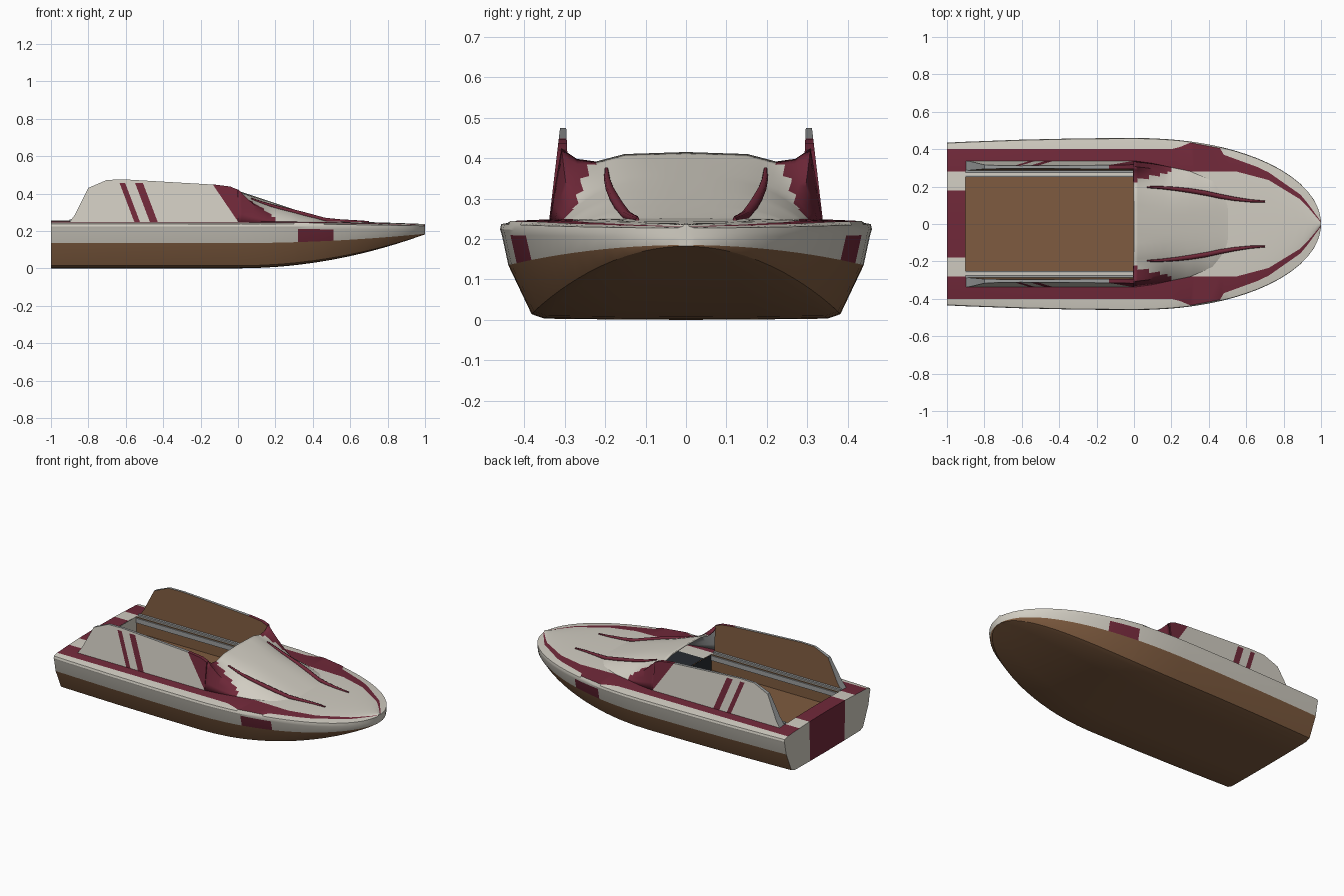
import bpy, bmesh, math
from mathutils import Vector

if "Cube" in bpy.data.objects:
    bpy.data.objects.remove(bpy.data.objects["Cube"])


def material(name, rgb):
    m = bpy.data.materials.new(name)
    m.use_nodes = True
    m.diffuse_color = (*rgb, 1)
    m.node_tree.nodes["Principled BSDF"].inputs["Base Color"].default_value = (*rgb, 1)
    return m


MATS = [material("ivory", (.64, .61, .54)), material("burgundy", (.165, .022, .042)),
        material("brown", (.21, .105, .05)), material("dark_lining", (.02, .024, .03)),
        material("rail_grey", (.33, .34, .34))]
IVORY, RED, BROWN, DARK, GREY = range(len(MATS))


def lerp(table, x):
    """Piecewise linear lookup."""
    for (x0, v0), (x1, v1) in zip(table, table[1:]):
        if x <= x1:
            return v0 + (v1 - v0) * max(0, x - x0) / (x1 - x0)
    return table[-1][1]


def finish(bm, name, angle=35, mirror=True):
    me = bpy.data.meshes.new(name)
    bm.to_mesh(me)
    bm.free()
    for m in MATS:
        me.materials.append(m)
    ob = bpy.data.objects.new(name, me)
    bpy.context.collection.objects.link(ob)
    bpy.ops.object.select_all(action="DESELECT")
    ob.select_set(True)
    bpy.context.view_layer.objects.active = ob
    bpy.ops.object.shade_smooth_by_angle(angle=math.radians(angle))
    if mirror:
        mod = ob.modifiers.new("Mirror", "MIRROR")
        mod.use_axis = (False, True, False)
        mod.merge_threshold = .0005
    return ob


def loft(bm, sections, colour):
    """Skin half sections; colour(centre, column) gives a slot, or None for a gap."""
    rows = [[bm.verts.new(p) for p in s] for s in sections]
    for a, b in zip(rows, rows[1:]):
        for j in range(len(a) - 1):
            quad = (a[j], a[j + 1], b[j + 1], b[j])
            c = sum((v.co for v in quad), Vector()) / 4
            slot = colour(c, j)
            if slot is not None:
                bm.faces.new(quad).material_index = slot
    return rows


# Hull and deck: one half section running from the keel to the deck centre
OUTER = [(-1, .40), (.22, .40), (.3, .435), (.46, .405), (.48, .37), (.7, .29), (.9, .15), (1, .012)]
INNER = [(-1, .28), (.55, .28), (.72, .235), (.9, .125), (1, .008)]


def half_width(x):
    return .46 - .025 * x * x if x < 0 else max(.02, .46 * math.sqrt(1 - x ** 2.1))


def hull_section(x):
    w, f = half_width(x), max(0, x) ** 2
    keel, line, drop = .182 * f, .135 + .05 * f, .02 * f
    outer = min(lerp(OUTER, x), w * .985)
    inner = min(lerp(INNER, x), outer * .95)
    mid = min(.18, inner * .65)
    half = [(0, keel), (min(.18, w * .4), keel + .001), (w * .76, keel + .003 * (1 - f)),
            (w * .83, keel + .014 * (1 - f)), (w * .955, line),
            (w * .99, line + (.218 - .5 * drop - line) * .9), (w, .224 - drop * .5),
            (w * .993, .237 - drop * .5), (outer, .246 - drop * .8),
            (inner, .251 - drop), (min(.26, inner * .93), .252 - drop),
            (mid, .255 - drop), (0, .257 - drop)]
    return [(x, y, z) for y, z in half]


def hull_colour(c, j):
    if j < 4:
        return BROWN
    if j == 4:
        return RED if .32 < c.x < .51 else IVORY
    if j == 8:
        return RED
    if j >= 10 and -.9 < c.x < 0:
        return None
    if j == 11:
        return RED if c.x < -.9 else DARK if 0 < c.x < .3 else IVORY
    return IVORY


stations = [-1, -.9, -.6, -.3, 0, .1, .2, .25, .3, .32, .4, .46, .48, .51, .55, .6, .66,
            .72, .78, .84, .89, .93, .96, .98, .992, 1]
bm = bmesh.new()
rows = loft(bm, [hull_section(x) for x in stations], hull_colour)
stern, bow = rows[0], rows[-1]
bm.faces.new((stern[-1], stern[-2], stern[1], stern[0])).material_index = RED
bm.faces.new(stern[-2:0:-1]).material_index = IVORY
bm.faces.new(bow).material_index = IVORY
finish(bm, "hull_and_deck", 30)

# Cockpit well
FLOOR = .15
bm = bmesh.new()
well = [[(x, .26, .252), (x, .26, FLOOR), (x, 0, FLOOR), (x, 0, .256)] for x in (-.9, 0)]
a, b = loft(bm, well, lambda c, j: BROWN if j < 2 else None)
bm.faces.new(a).material_index = IVORY
bm.faces.new(b[::-1]).material_index = DARK
finish(bm, "cockpit_well")


def box(name, low, high, slot):
    bm = bmesh.new()
    bmesh.ops.create_cube(bm, size=1)
    for v in bm.verts:
        v.co = [l + (h - l) * (k + .5) for l, h, k in zip(low, high, v.co)]
    for f in bm.faces:
        f.material_index = slot
    finish(bm, name)


# Coaming rails along the cockpit
box("upper_rails", (-.9, .272, .245), (0, .289, .262), GREY)
box("lower_rails", (-.9, .252, .215), (0, .268, .245), GREY)

# Side panels that lean inwards, with slanted stripes on the outer face
PANEL = [(-.9, .247), (-.87, .29), (-.8, .43), (-.7, .473), (-.6, .475), (-.12, .447),
         (-.04, .437), (0, .42), (0, .247)]
STRIPES = [(-.555, -.525), (-.472, -.43)]
SLANT, NOSE_SLANT, STRIPE_TOP = .38, .68, .457
bm = bmesh.new()


def panel_y(z):
    k = (z - .25) / .22
    return .286 + .01 * k, .338 - .026 * k


inside = [bm.verts.new((x, panel_y(z)[0], z)) for x, z in PANEL]
outside = [bm.verts.new((x, panel_y(z)[1], z)) for x, z in PANEL]
bm.faces.new(inside)
bm.faces.new(outside[::-1])
for i in range(len(PANEL)):
    k = (i + 1) % len(PANEL)
    bm.faces.new((inside[i], outside[i], outside[k], inside[k]))
bmesh.ops.recalc_face_normals(bm, faces=bm.faces[:])
cuts = [((u, 0, .25), (1, 0, SLANT)) for pair in STRIPES for u in pair]
cuts += [((0, 0, .25), (1, 0, NOSE_SLANT)), ((0, 0, STRIPE_TOP), (0, 0, 1))]
for point, normal in cuts:
    bmesh.ops.bisect_plane(bm, geom=bm.verts[:] + bm.edges[:] + bm.faces[:],
                           plane_co=point, plane_no=normal)
for f in bm.faces:
    c = f.calc_center_median()
    u = c.x + SLANT * (c.z - .25)
    nose = c.x + NOSE_SLANT * (c.z - .25) > 0
    striped = c.z < STRIPE_TOP and any(lo < u < hi for lo, hi in STRIPES)
    if f.normal.y < -.8:
        f.material_index = BROWN
    elif f.normal.y > .8:
        f.material_index = RED if nose or striped else IVORY
    else:
        f.material_index = RED if nose else GREY
finish(bm, "side_panels", 20)

# Cowl ahead of the cockpit, blending from the panels into a low dome
BASE = [(0, .338), (.1, .325), (.3, .285), (.42, .235), (.49, .16), (.52, .1)]
REAR = [(0, 1), (.45, .97), (.66, .86), (.8, .9), (.91, 1.05), (1, 0)]
COWL_END = .52


def cowl_height(x, t):
    dome = 1 - t ** 3.2
    blend = max(0, 1 - x / .18)
    shape = dome * (1 - blend) + lerp(REAR, t) * blend
    return .247 + .168 * (1 - x / COWL_END) ** 1.05 * shape


def cowl_section(x):
    ts = [1, .975, .95, .91, .86, .8, .73, .66, .56, .45, .3, .15, 0]
    return [(x, lerp(BASE, x) * t, cowl_height(x, t)) for t in ts]


def cowl_colour(c, j):
    t = c.y / lerp(BASE, c.x)
    return RED if c.x < .2 and t > .67 + 1.2 * c.x else IVORY


bm = bmesh.new()
loft(bm, [cowl_section(i * COWL_END / 26) for i in range(27)], cowl_colour)
cowl = finish(bm, "cowl", 50)
shell = cowl.modifiers.new("Shell", "SOLIDIFY")
shell.thickness = .01
shell.offset = -1
shell.material_offset = DARK
shell.material_offset_rim = 0

# Raised tapered strakes on the foredeck
PATH = [(.07, .197), (.14, .195), (.22, .188), (.3, .178), (.38, .165), (.46, .148),
        (.54, .134), (.62, .124), (.7, .12)]
for side, label in ((1, "left"), (-1, "right")):
    cu = bpy.data.curves.new(label + "_strake", "CURVE")
    cu.dimensions = "3D"
    cu.bevel_depth = .013
    cu.bevel_resolution = 2
    cu.use_fill_caps = True
    sp = cu.splines.new("POLY")
    sp.points.add(len(PATH) - 1)
    for i, (p, (x, y)) in enumerate(zip(sp.points, PATH)):
        deck = .256 - .02 * x * x
        top = cowl_height(x, min(1, y / lerp(BASE, x))) if x < COWL_END else 0
        p.co = (x, side * y, max(deck, top) + .002, 1)
        p.radius = .35 + .65 * math.sin(math.pi * i / (len(PATH) - 1))
    sp.use_smooth = True
    cu.materials.append(MATS[RED])
    bpy.context.collection.objects.link(bpy.data.objects.new(label + "_strake", cu))
